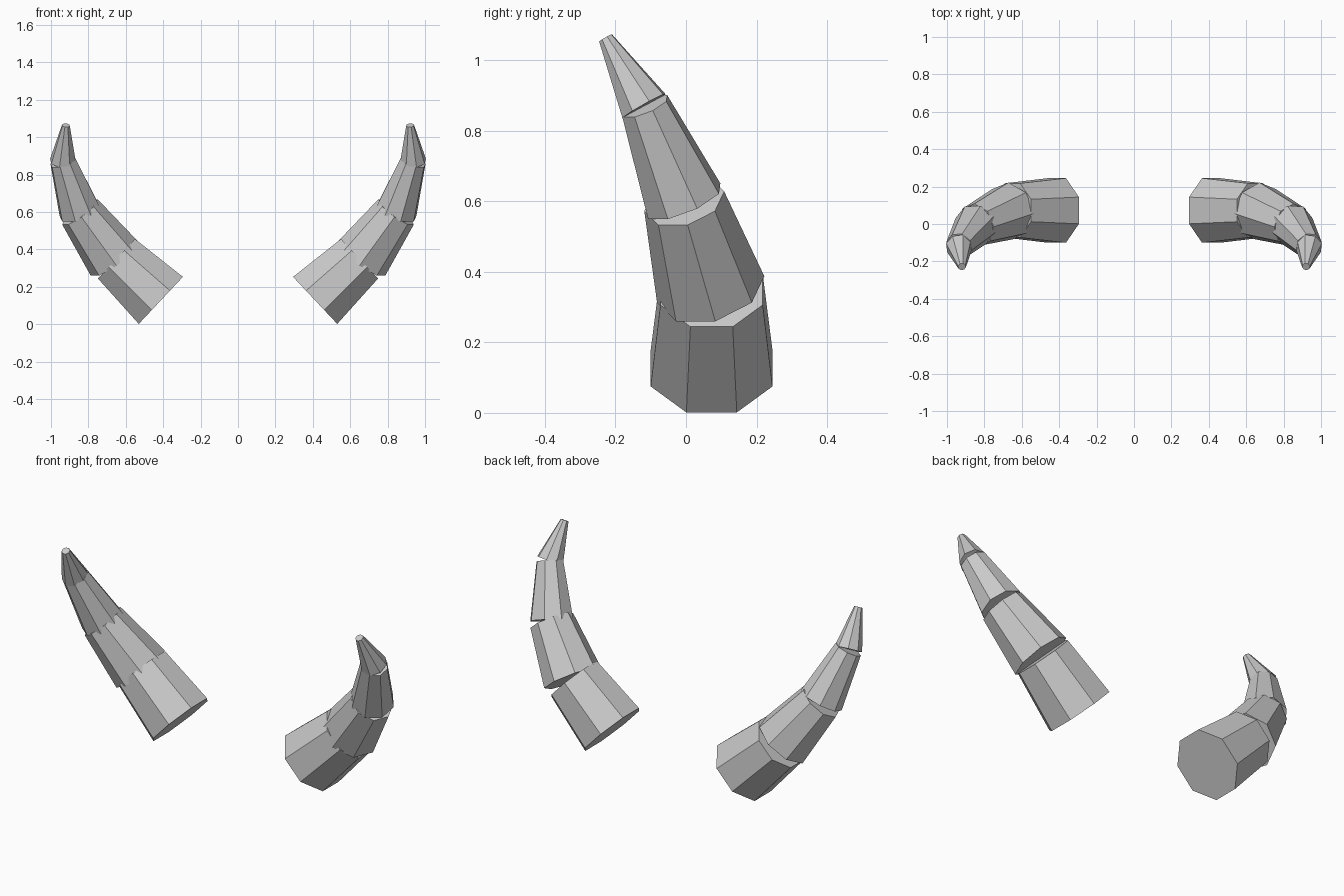
import bpy, bmesh, math
from mathutils import Vector, Matrix

if "Cube" in bpy.data.objects:
    bpy.data.objects.remove(bpy.data.objects["Cube"])

# horn segments: (name, start, end, start half-width, end half-width)
SEGMENTS = [
    ("horn_base",  (0.4125, 0.0725, 0.127), (0.65, 0.0725, 0.35), 0.1725, 0.145),
    ("horn_lower", (0.66, 0.07, 0.35), (0.845, -0.005, 0.60), 0.145, 0.108),
    ("horn_upper", (0.845, -0.005, 0.60), (0.935, -0.117, 0.87), 0.108, 0.067),
    ("horn_tip",   (0.935, -0.119, 0.87), (0.92, -0.228, 1.063), 0.067, 0.02),
]


def horn_segment(name, start, end, r1, r2):
    """Capped octagonal frustum between two points, mirrored across x = 0."""
    start, end = Vector(start), Vector(end)
    axis = (end - start).normalized()
    side = Vector((0, 0, 1)).cross(axis).normalized()
    out = side.cross(axis)
    frame = Matrix((out, side, axis)).transposed().to_4x4()
    corner = 1 / math.cos(math.pi / 8)
    bm = bmesh.new()
    bmesh.ops.create_cone(
        bm, cap_ends=True, segments=8, radius1=r1 * corner, radius2=r2 * corner,
        depth=(end - start).length,
        matrix=Matrix.Translation((start + end) / 2) @ frame
        @ Matrix.Rotation(math.pi / 8, 4, 'Z'))
    bmesh.ops.recalc_face_normals(bm, faces=bm.faces)
    mesh = bpy.data.meshes.new(name)
    bm.to_mesh(mesh)
    bm.free()
    obj = bpy.data.objects.new(name, mesh)
    bpy.context.collection.objects.link(obj)
    mirror = obj.modifiers.new("Mirror", 'MIRROR')
    mirror.use_axis = (True, False, False)
    return obj


# both horns
for seg in SEGMENTS:
    horn_segment(*seg)
